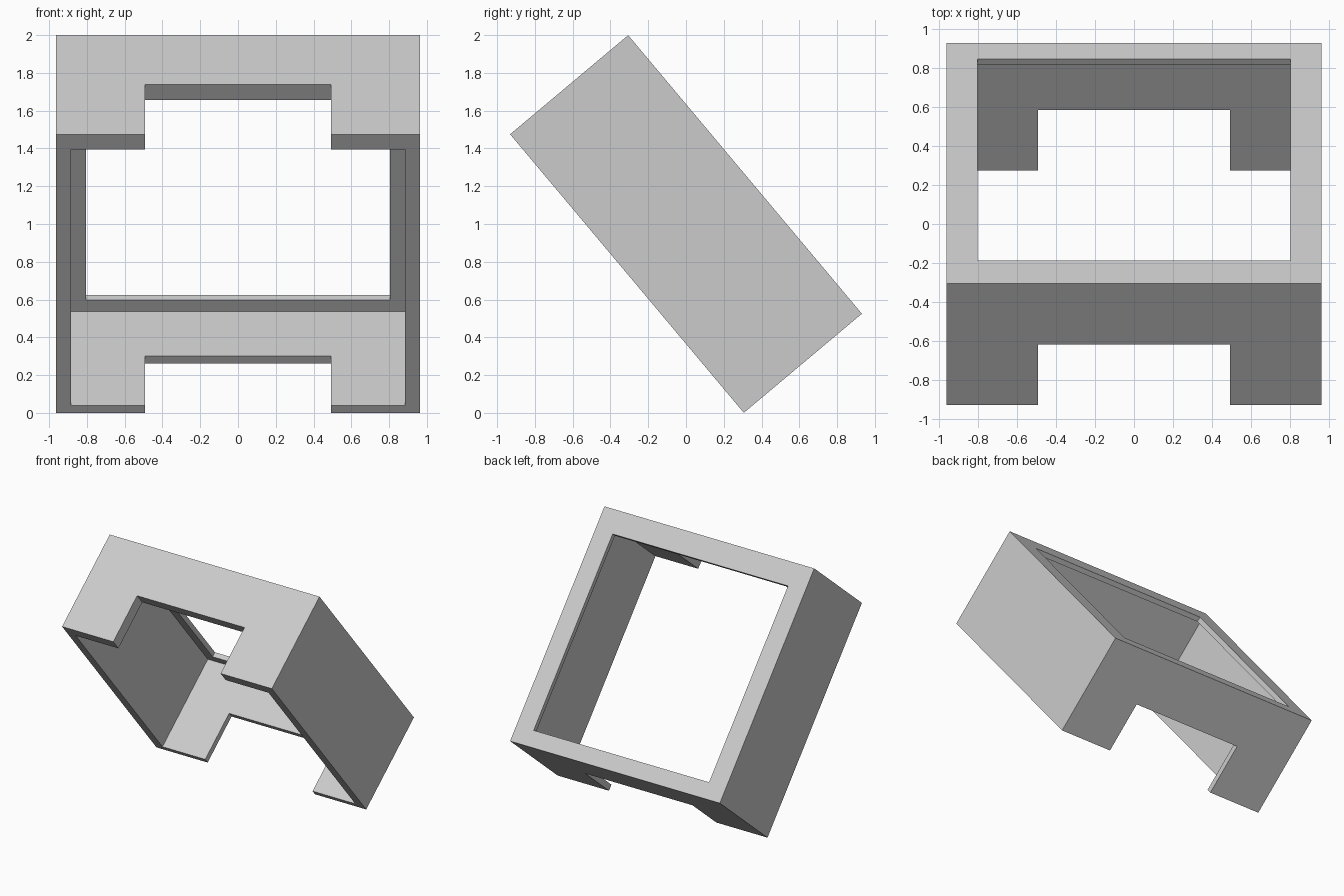
import bpy, math
from mathutils import Matrix

# Remove the default cube
if "Cube" in bpy.data.objects:
    bpy.data.objects.remove(bpy.data.objects["Cube"], do_unlink=True)

SIDE = 1.925      # width and length of the housing
DEPTH = 0.816     # open side to framed side
FRAME = 0.04      # thickness of the frame plate
SHIFT = 0.0275    # one end wall is thicker than the other
TILT = Matrix.Translation((0, 0, 1)) @ Matrix.Rotation(math.radians(-50), 4, 'X')


def box(name, size, centre):
    """Box given in the housing's own tilted frame."""
    bpy.ops.mesh.primitive_cube_add(size=1)
    ob = bpy.context.object
    ob.name = ob.data.name = name
    ob.data.transform(Matrix.Translation(centre) @ Matrix.Diagonal((*size, 1)))
    ob.matrix_world = TILT
    return ob


grey = bpy.data.materials.new("light grey")
grey.use_nodes = True
grey.diffuse_color = (0.6, 0.6, 0.6, 1)
grey.node_tree.nodes["Principled BSDF"].inputs["Base Color"].default_value = grey.diffuse_color

# Tilted housing
housing = box("housing", (SIDE, SIDE, DEPTH), (0, 0, 0))
housing.data.materials.append(grey)

# Hollow interior, square window in the frame, notch through both end walls
cutters = [
    box("cavity_cutter", (1.77, 1.77, DEPTH), (0, SHIFT, -FRAME)),
    box("window_cutter", (1.61, 1.61, DEPTH * 2), (0, SHIFT, 0)),
    box("notch_cutter", (0.985, SIDE * 2, DEPTH), (0, 0, -DEPTH / 2)),
]
bpy.context.view_layer.objects.active = housing
for cutter in cutters:
    cutter.hide_render = True
    mod = housing.modifiers.new(cutter.name, 'BOOLEAN')
    mod.operation = 'DIFFERENCE'
    mod.solver = 'EXACT'
    mod.object = cutter
    bpy.ops.object.modifier_apply(modifier=mod.name)
    bpy.data.objects.remove(cutter, do_unlink=True)
